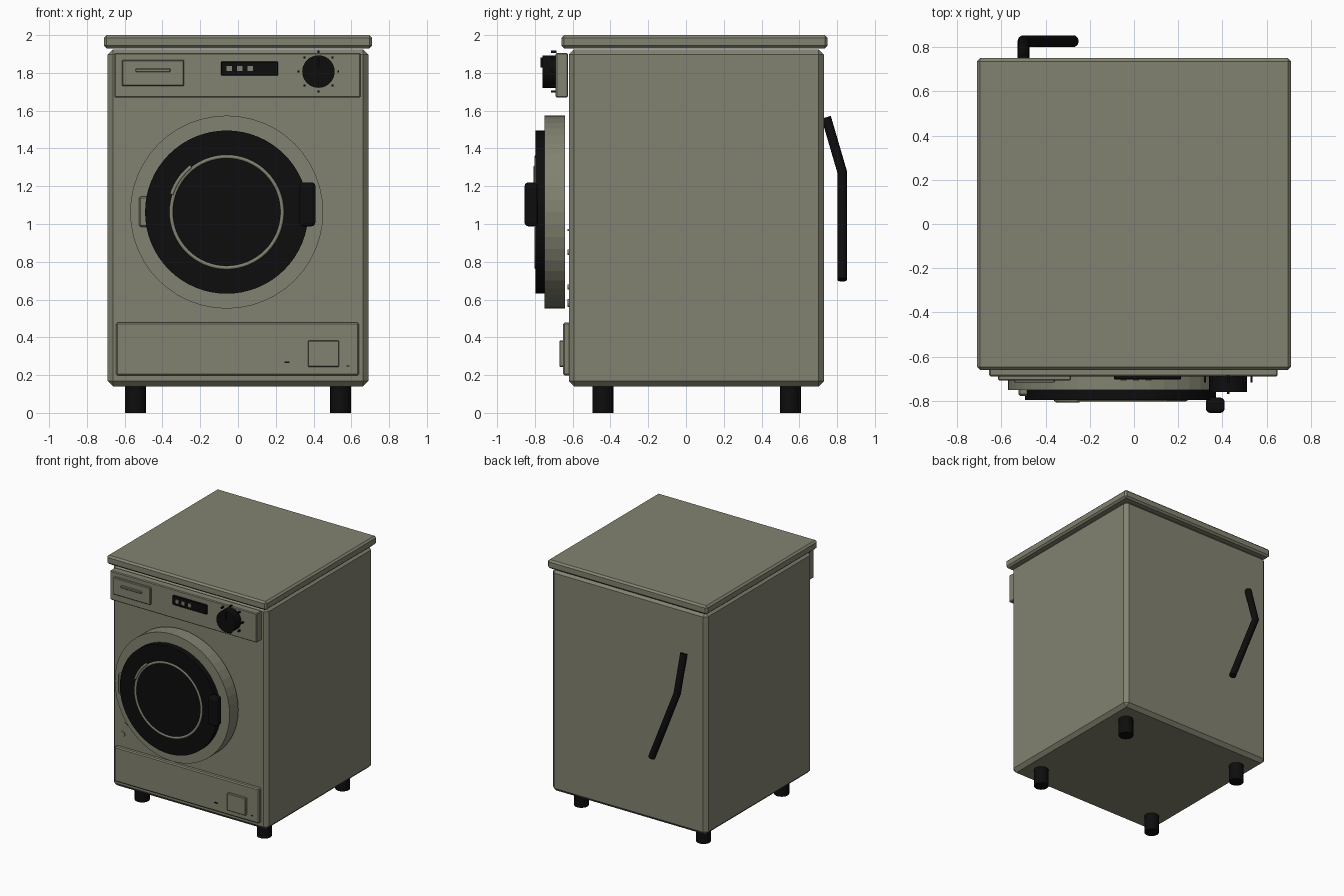
import bpy, bmesh, math
from mathutils import Vector, Matrix

if "Cube" in bpy.data.objects:
    bpy.data.objects.remove(bpy.data.objects["Cube"])


def material(name, rgb):
    m = bpy.data.materials.new(name)
    m.diffuse_color = (*rgb, 1)
    m.use_nodes = True
    m.node_tree.nodes["Principled BSDF"].inputs["Base Color"].default_value = m.diffuse_color
    return m


OLIVE = material("olive_grey_enamel", (0.225, 0.225, 0.165))
BLACK = material("black_plastic", (0.004, 0.004, 0.004))


def finish(name, bm, mat, smooth=False):
    bmesh.ops.recalc_face_normals(bm, faces=bm.faces)
    me = bpy.data.meshes.new(name)
    bm.to_mesh(me)
    bm.free()
    me.materials.append(mat)
    ob = bpy.data.objects.new(name, me)
    bpy.context.collection.objects.link(ob)
    if smooth:
        bpy.context.view_layer.objects.active = ob
        ob.select_set(True)
        bpy.ops.object.shade_smooth_by_angle(angle=math.radians(35))
        ob.select_set(False)
    return ob


def box(name, x, y, z, mat, bevel=0.0, segments=1):
    """Box from (min, max) ranges, with optional bevelled edges."""
    bm = bmesh.new()
    size = Vector([r[1] - r[0] for r in (x, y, z)])
    mid = Vector([(r[0] + r[1]) / 2 for r in (x, y, z)])
    bmesh.ops.create_cube(bm, size=1, matrix=Matrix.Translation(mid) @ Matrix.Diagonal((*size, 1)))
    if bevel:
        bmesh.ops.bevel(bm, geom=bm.edges[:], offset=bevel, segments=segments,
                        profile=0.5, affect='EDGES')
    return finish(name, bm, mat)


def disc(name, x, z, radius, y, mat, sides=48, smooth=False):
    """Cylinder lying along y, between the two y values."""
    bm = bmesh.new()
    mtx = Matrix.Translation((x, sum(y) / 2, z)) @ Matrix.Rotation(math.pi / 2, 4, 'X')
    bmesh.ops.create_cone(bm, cap_ends=True, segments=sides, radius1=radius, radius2=radius,
                          depth=y[1] - y[0], matrix=mtx)
    return finish(name, bm, mat, smooth)


def tube(name, points, radius, mat, closed=False, sides=6):
    """Round tube along a path of points."""
    cu = bpy.data.curves.new(name, 'CURVE')
    cu.dimensions = '3D'
    cu.bevel_depth = radius
    cu.bevel_resolution = sides // 2
    cu.use_fill_caps = True
    sp = cu.splines.new('POLY')
    sp.points.add(len(points) - 1)
    for p, co in zip(sp.points, points):
        p.co = (*co, 1)
    sp.use_cyclic_u = closed
    cu.materials.append(mat)
    ob = bpy.data.objects.new(name, cu)
    bpy.context.collection.objects.link(ob)
    return ob


def arc(x, y, z, r, start, end, count):
    return [(x + r * math.cos(math.radians(start + (end - start) * i / count)), y,
             z + r * math.sin(math.radians(start + (end - start) * i / count)))
            for i in range(count + 1)]


# Cabinet and worktop
box("cabinet", (-0.69, 0.69), (-0.62, 0.73), (0.14, 1.925), OLIVE, 0.028)
box("worktop", (-0.71, 0.71), (-0.66, 0.75), (1.93, 2.0), OLIVE, 0.014)

# Feet
for side, sx in (("left", -1), ("right", 1)):
    for end, fy in (("front", -0.44), ("back", 0.553)):
        bm = bmesh.new()
        bmesh.ops.create_cone(bm, cap_ends=True, segments=20, radius1=0.055, radius2=0.055,
                              depth=0.15, matrix=Matrix.Translation((sx * 0.543, fy, 0.075)))
        finish(f"{end}_{side}_foot", bm, BLACK, True)

# Control panel with detergent drawer
box("control_panel", (-0.655, 0.65), (-0.69, -0.625), (1.67, 1.905), OLIVE, 0.006)
box("detergent_drawer", (-0.615, -0.285), (-0.708, -0.68), (1.73, 1.868), OLIVE, 0.005)
box("drawer_grip", (-0.543, -0.358), (-0.718, -0.70), (1.804, 1.823), OLIVE, 0.004)

# Display and its buttons
box("display", (-0.09, 0.212), (-0.704, -0.68), (1.785, 1.86), BLACK, 0.004)
for i in range(3):
    bx = -0.047 + i * 0.056
    box(f"display_button_{i + 1}", (bx - 0.014, bx + 0.014), (-0.709, -0.70), (1.809, 1.837), OLIVE)

# Programme knob, pointer and tick marks
KX, KZ = 0.426, 1.807
disc("programme_knob", KX, KZ, 0.086, (-0.76, -0.68), BLACK, 32, True)
box("knob_pointer", (KX - 0.005, KX + 0.005), (-0.769, -0.755), (1.828, 1.882), BLACK)
for i in range(8):
    a = i * math.pi / 4
    tx, tz = KX + 0.105 * math.cos(a), KZ + 0.105 * math.sin(a)
    box(f"knob_tick_{i + 1}", (tx - 0.005, tx + 0.005), (-0.716, -0.685), (tz - 0.006, tz + 0.006), BLACK)

# Door: surround, black frame, trim ring and reflection arc
DX, DZ = -0.06, 1.063
disc("door_surround", DX, DZ, 0.511, (-0.75, -0.64), OLIVE, 48)
disc("door_frame", DX, DZ, 0.432, (-0.797, -0.74), BLACK, 64, True)
tube("glass_trim_ring", arc(DX, -0.79, DZ, 0.294, 0, 354.375, 63), 0.012, OLIVE, True)
tube("glass_reflection", arc(DX, -0.797, DZ, 0.306, 128, 162, 10), 0.01, OLIVE)

# Door handle and hinge
box("door_handle", (0.325, 0.41), (-0.855, -0.785), (0.988, 1.22), BLACK, 0.02, 3)
box("door_hinge", (-0.523, -0.455), (-0.778, -0.735), (0.985, 1.145), OLIVE, 0.008)

# Kick panel with filter hatch and small slots
box("kick_panel", (-0.645, 0.64), (-0.65, -0.61), (0.198, 0.478), OLIVE, 0.008)
box("filter_hatch", (0.37, 0.535), (-0.67, -0.64), (0.243, 0.382), OLIVE, 0.004)
box("kick_slot", (0.246, 0.272), (-0.654, -0.645), (0.263, 0.271), BLACK)
box("hatch_slot", (0.575, 0.59), (-0.654, -0.645), (0.246, 0.252), BLACK)

# Water droplets on the front
for i, (x, z, r) in enumerate(((-0.605, 0.85, 0.014), (-0.562, 0.667, 0.014),
                               (-0.59, 0.582, 0.021), (-0.567, 0.968, 0.006))):
    disc(f"droplet_{i + 1}", x, z, r, (-0.627, -0.615), OLIVE, 12)

# Drain hose at the back
tube("drain_hose", [(-0.5, 0.742, 1.565), (-0.5, 0.827, 1.275), (-0.275, 0.827, 0.705)],
     0.027, BLACK)
